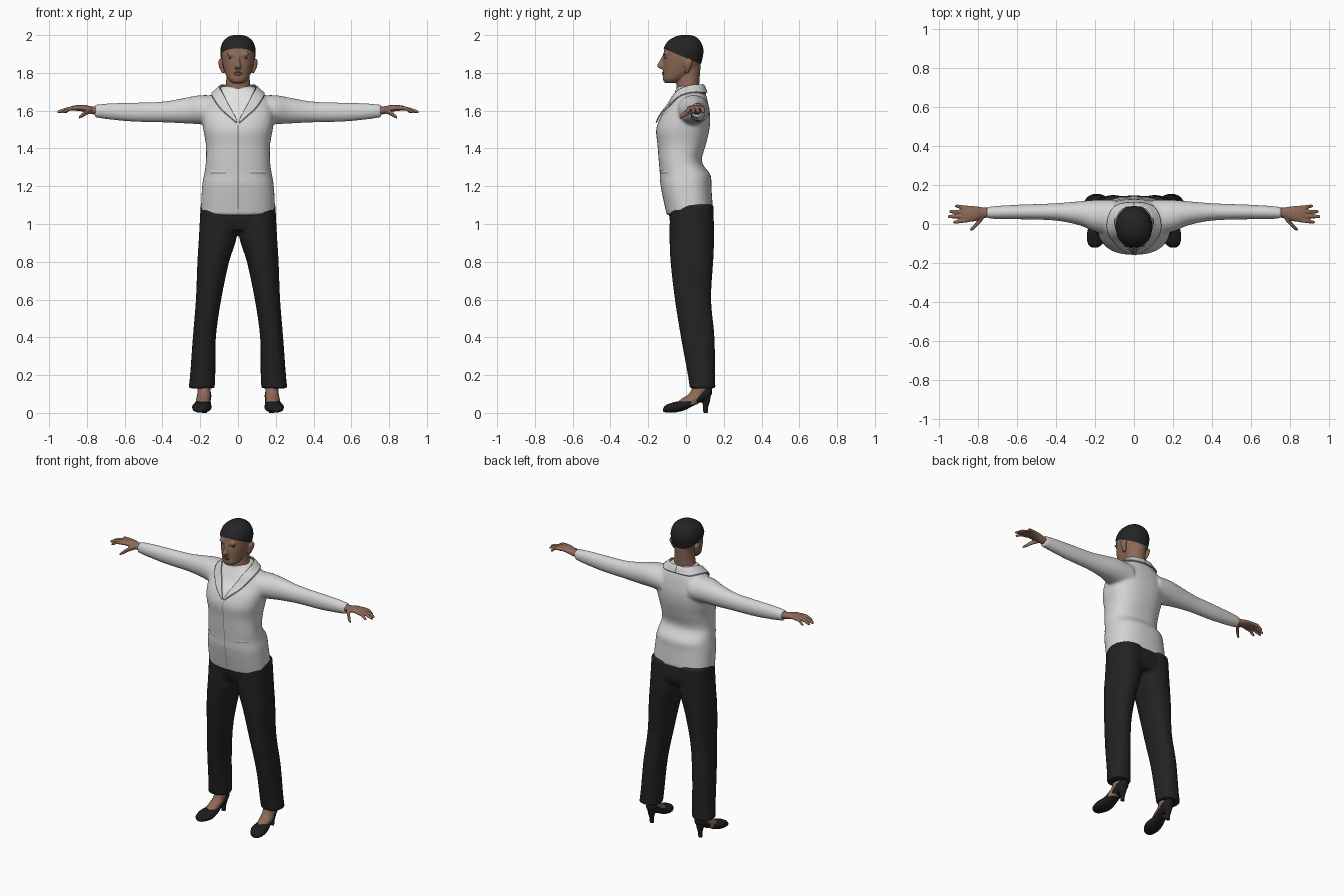
import bpy, bmesh
from math import cos, sin, pi, copysign
from mathutils import Vector

cube = bpy.data.objects.get("Cube")
if cube:
    bpy.data.objects.remove(cube)


def material(name, *rgb):
    m = bpy.data.materials.new(name)
    m.use_nodes = True
    m.diffuse_color = (*rgb, 1)
    m.node_tree.nodes["Principled BSDF"].inputs["Base Color"].default_value = (*rgb, 1)
    return m


skin = material("skin", .27, .145, .095)
lip_tone = material("lip brown", .17, .075, .06)
eye_tone = material("eye brown", .07, .04, .03)
hair_black = material("hair black", .018, .018, .018)
jacket_grey = material("jacket light grey", .66, .66, .66)
shirt_white = material("shirt white", .76, .76, .76)
seam_grey = material("seam grey", .2, .2, .2)
trouser_black = material("trouser black", .016, .016, .016)
shoe_black = material("shoe black", .012, .012, .014)


def spline(points, steps):
    """Smooth path through tuples of any length."""
    pts = [Vector(p) for p in points]
    out = []
    for i in range(len(pts) - 1):
        a, b, c, d = pts[max(i - 1, 0)], pts[i], pts[i + 1], pts[min(i + 2, len(pts) - 1)]
        for k in range(steps):
            t = k / steps
            out.append(b + (c - a) * (t / 2) + (a * 2 - b * 5 + c * 4 - d) * (t * t / 2)
                       + (b * 3 - a - c * 3 + d) * (t ** 3 / 2))
    return out + [pts[-1]]


def loft(bm, sections, axis="z", power=2.0, sides=32, steps=4, mirrors=(1,), tilt=0):
    """Skin over elliptical sections (x, y, z, radius, radius) across one axis."""
    def bulge(v):
        return copysign(abs(v) ** (2 / power), v)
    path = spline(sections, steps)
    for m in mirrors:
        rings = []
        for i, (x, y, z, a, b) in enumerate(path):
            lean = tilt * max(0, 1 - i / steps)
            ring = []
            for k in range(sides):
                u, v = a * bulge(cos(2 * pi * k / sides)), b * bulge(sin(2 * pi * k / sides))
                offset = {"z": (u, v, v * lean), "x": (0, u, v), "y": (u, 0, v)}[axis]
                p = Vector((x, y, z)) + Vector(offset)
                ring.append(bm.verts.new((m * p.x, p.y, p.z)))
            rings.append(ring)
        for r, s in zip(rings, rings[1:]):
            for k in range(sides):
                j = (k + 1) % sides
                bm.faces.new((r[k], r[j], s[j], s[k]))
        bm.faces.new(rings[0])
        bm.faces.new(rings[-1])


def finish(name, bm, mat, voxel=0, smooth=4):
    """Turn the bmesh into an object, optionally fused into one skin."""
    bmesh.ops.recalc_face_normals(bm, faces=bm.faces)
    mesh = bpy.data.meshes.new(name)
    bm.to_mesh(mesh)
    bm.free()
    mesh.materials.append(mat)
    ob = bpy.data.objects.new(name, mesh)
    bpy.context.collection.objects.link(ob)
    bpy.ops.object.select_all(action="DESELECT")
    ob.select_set(True)
    bpy.context.view_layer.objects.active = ob
    bpy.ops.object.shade_smooth_by_angle()
    if voxel:
        fuse = ob.modifiers.new("Fuse", "REMESH")
        fuse.mode, fuse.voxel_size, fuse.use_smooth_shade = "VOXEL", voxel, True
        relax = ob.modifiers.new("Relax", "SMOOTH")
        relax.iterations = smooth
    return ob


BOTH = (1, -1)

# Jacket: body and sleeves fused
bm = bmesh.new()
body = [(.02, 1.065, .197, .122), (0, 1.2, .19, .134), (-.004, 1.26, .18, .134),
        (-.03, 1.33, .17, .114), (-.023, 1.42, .17, .128), (-.017, 1.5, .184, .141),
        (-.002, 1.57, .19, .13), (.015, 1.63, .18, .104), (.02, 1.67, .15, .09),
        (.022, 1.7, .115, .077), (.022, 1.73, .083, .067)]
loft(bm, [(0, y, z, a, b) for y, z, a, b in body], power=2.4, sides=48, tilt=.17)
loft(bm, [(.1, .035, 1.6, .09, .08), (.2, .042, 1.605, .082, .077), (.28, .055, 1.6, .062, .068),
          (.4, .062, 1.593, .045, .055), (.55, .062, 1.592, .039, .051),
          (.68, .06, 1.596, .035, .043), (.757, .058, 1.598, .03, .034)],
     axis="x", mirrors=BOTH)
jacket = finish("jacket", bm, jacket_grey, voxel=.009, smooth=6)


def strip(name, edge_a, edge_b, mat, offset, thickness=0, mirrors=BOTH, across=8):
    """Cloth strip between two edges, laid on the jacket."""
    bm = bmesh.new()
    for m in mirrors:
        rows = []
        for a, b in zip(spline(edge_a, 8), spline(edge_b, 8)):
            row = [a.lerp(b, k / across) for k in range(across + 1)]
            rows.append([bm.verts.new((m * p.x, p.y, p.z)) for p in row])
        for r, s in zip(rows, rows[1:]):
            for k in range(across):
                quad = (r[k], r[k + 1], s[k + 1], s[k])
                bm.faces.new(quad if m < 0 else quad[::-1])
    ob = finish(name, bm, mat)
    wrap = ob.modifiers.new("Lay", "SHRINKWRAP")
    wrap.target, wrap.offset, wrap.wrap_mode = jacket, offset, "ABOVE_SURFACE"
    if thickness:
        ob.modifiers.new("Thickness", "SOLIDIFY").thickness = thickness
        ob.modifiers["Thickness"].offset = 0


# Shirt, collar with lapels, seam lines and pockets
inner = [(0, .09, 1.735), (.06, .075, 1.735), (.088, .02, 1.725), (.075, -.045, 1.68),
         (.045, -.1, 1.62), (.004, -.15, 1.545)]
outer = [(0, .105, 1.695), (.085, .09, 1.69), (.128, .03, 1.69), (.125, -.05, 1.66),
         (.085, -.11, 1.605), (.008, -.155, 1.535)]
rim = [(x * 1.04, y * 1.03, z - .004) for x, y, z in outer]
strip("shirt", [(0, -.06, 1.715), (0, -.1, 1.63), (0, -.15, 1.545)],
      [(.08, -.03, 1.715), (.05, -.1, 1.63), (.006, -.15, 1.545)], shirt_white, .003)
strip("collar_and_lapels", inner, outer, jacket_grey, .01, .006)
strip("lapel_outline", outer, rim, seam_grey, .004, across=2)
strip("lapel_inner_line", inner[2:], [(x * .95, y, z) for x, y, z in inner[2:]],
      seam_grey, .006, across=2)
strip("front_seam", [(-.002, -.2, z) for z in (1.54, 1.4, 1.2, 1.06)],
      [(.002, -.2, z) for z in (1.54, 1.4, 1.2, 1.06)], seam_grey, .002, mirrors=(1,), across=2)
for label, low, high, mat, lift in (("pocket_welts", 1.272, 1.284, shirt_white, .004),
                                    ("pocket_lines", 1.268, 1.272, seam_grey, .002)):
    strip(label, [(.065, -.14, low), (.11, -.13, low), (.15, -.1, low)],
          [(.065, -.14, high), (.11, -.13, high), (.15, -.1, high)], mat, lift, across=2)

# Trousers: two legs and the seat fused
bm = bmesh.new()
loft(bm, [(.193, .088, .13, .069, .068), (.187, .082, .2, .067, .072), (.178, .062, .4, .061, .089),
          (.156, .037, .6, .067, .096), (.131, .031, .8, .084, .113),
          (.107, .031, .93, .1, .118), (.098, .03, 1.1, .1, .115)], power=2.2, mirrors=BOTH)
loft(bm, [(0, .03, .965, .15, .1), (0, .03, 1.02, .196, .117), (0, .02, 1.12, .186, .112)], power=2.4)
finish("trousers", bm, trouser_black, voxel=.009, smooth=3)

# Head: skull, jaw, nose, ears and neck fused
bm = bmesh.new()
skull = [(-.078, 1.746, .03, .034), (-.066, 1.765, .051, .056), (-.036, 1.8, .069, .086),
         (-.024, 1.84, .08, .098), (-.017, 1.88, .087, .102), (-.014, 1.92, .088, .102),
         (-.01, 1.96, .074, .083), (-.004, 1.985, .046, .052), (0, 1.994, .02, .02)]
loft(bm, [(0, y, z, a, b) for y, z, a, b in skull], power=2.1)
loft(bm, [(0, .012, 1.66, .08, .062), (0, .01, 1.72, .067, .06), (0, .012, 1.77, .062, .06),
          (0, .02, 1.84, .06, .058)])
loft(bm, [(0, -.125, 1.82, .013, .008), (0, -.133, 1.834, .018, .02),
          (0, -.126, 1.86, .01, .016), (0, -.114, 1.895, .01, .008)], sides=16)
loft(bm, [(.078, .004, 1.8, .008, .01), (.088, .008, 1.83, .012, .018),
          (.092, .012, 1.86, .012, .024), (.088, .012, 1.876, .008, .015)], sides=16, mirrors=BOTH)
loft(bm, [(0, -.112, 1.88, .03, .006), (0, -.112, 1.897, .06, .009),
          (0, -.108, 1.91, .05, .007)], sides=16)
finish("head", bm, skin, voxel=.0045, smooth=4)

# Close-cropped hair: a slightly larger skull trimmed on a slope
bm = bmesh.new()
loft(bm, [(0, y, z + .006, a + .005, b + .004) for y, z, a, b in skull], power=2.1, sides=48)
bmesh.ops.bisect_plane(bm, geom=bm.verts[:] + bm.edges[:] + bm.faces[:], clear_inner=True,
                       plane_co=(0, -.116, 1.928), plane_no=(0, .42, 1))
finish("hair", bm, hair_black)


# Painted-on face details
def face_detail(name, mat, rows, mirrors):
    bm = bmesh.new()
    loft(bm, rows, sides=16, mirrors=mirrors)
    finish(name, bm, mat)


face_detail("lips", lip_tone, [(0, -.12, 1.786, .008, .002), (0, -.12, 1.792, .02, .006),
                               (0, -.12, 1.797, .025, .005), (0, -.121, 1.803, .016, .006),
                               (0, -.12, 1.807, .006, .002)], (1,))
face_detail("eyes", eye_tone, [(.036, -.105, 1.873, .006, .003), (.036, -.105, 1.878, .014, .006),
                               (.036, -.105, 1.882, .006, .003)], BOTH)
face_detail("eyebrows", eye_tone, [(.036, -.108, 1.899, .015, .005),
                                   (.04, -.107, 1.903, .014, .004)], BOTH)

fingers = [(.083, .092, .92), (.062, .064, .95), (.041, .038, .957), (.02, .01, .93)]
for side, m in (("left", 1), ("right", -1)):
    # Hand: palm, four fingers and thumb fused
    bm = bmesh.new()
    loft(bm, [(.72, .058, 1.6, .026, .024), (.77, .058, 1.602, .027, .021),
              (.82, .053, 1.613, .039, .018), (.87, .052, 1.614, .042, .013),
              (.885, .052, 1.612, .036, .01)], axis="x", mirrors=(m,))
    for root, tip, reach in fingers:
        loft(bm, [(.85, root, 1.614, .011, .011), (.89, (root + tip) / 2, 1.611, .0105, .0105),
                  (reach - .012, tip, 1.596, .009, .009), (reach, tip, 1.591, .005, .005)],
             axis="x", sides=12, mirrors=(m,))
    loft(bm, [(.775, .04, 1.602, .018, .016), (.8, .01, 1.593, .016, .015),
              (.825, -.018, 1.575, .012, .012), (.843, -.03, 1.563, .006, .006)],
         axis="x", sides=12, mirrors=(m,))
    finish(side + "_hand", bm, skin, voxel=.004, smooth=2)

    # Bare foot between trouser hem and shoe
    bm = bmesh.new()
    loft(bm, [(.188, .0, .045, .037, .06), (.184, .035, .075, .037, .058),
              (.18, .065, .105, .035, .045), (.178, .08, .17, .034, .038)], mirrors=(m,))
    finish(side + "_foot", bm, skin)

    # Court shoe and its heel
    bm = bmesh.new()
    loft(bm, [(.202, -.122, .015, .012, .008), (.2, -.105, .022, .036, .02),
              (.192, -.06, .03, .051, .028), (.188, -.01, .039, .046, .026),
              (.182, .04, .064, .038, .026), (.178, .09, .092, .037, .03),
              (.176, .125, .11, .028, .028), (.176, .138, .116, .012, .014)],
         axis="y", power=2.3, mirrors=(m,))
    loft(bm, [(.177, .103, 0, .014, .013), (.177, .104, .03, .014, .014),
              (.177, .106, .065, .022, .022), (.177, .1, .1, .03, .03)], sides=16, mirrors=(m,))
    finish(side + "_shoe", bm, shoe_black, voxel=.005, smooth=2)
